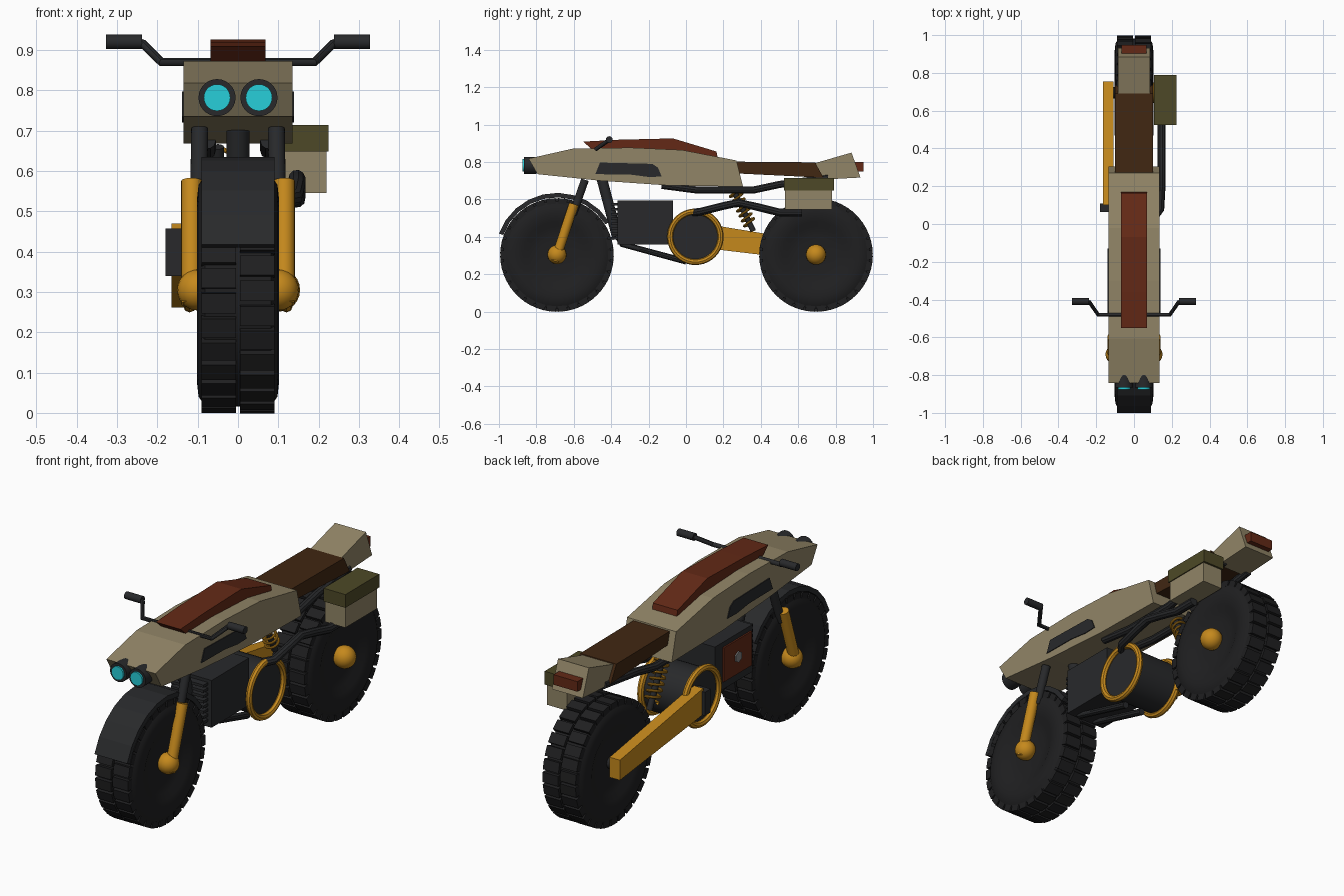
import bpy, bmesh, math
from mathutils import Vector, Matrix

if "Cube" in bpy.data.objects:
    bpy.data.objects.remove(bpy.data.objects["Cube"])

def mat(name, r, g, b):
    m = bpy.data.materials.new(name)
    m.diffuse_color = (r, g, b, 1)
    m.use_nodes = True
    m.node_tree.nodes["Principled BSDF"].inputs["Base Color"].default_value = m.diffuse_color
    return m

BEIGE = mat("beige paint", .285, .235, .135)
YELLOW = mat("amber metal", .56, .25, .012)
RED = mat("rust red", .125, .022, .008)
BROWN = mat("brown leather", .052, .02, .006)
DARK = mat("dark metal", .021, .022, .024)
TYRE = mat("tyre rubber", .014, .014, .015)
OLIVE = mat("olive canvas", .075, .066, .02)
CYAN = mat("cyan glass", .02, .62, .7)
GREY = mat("grey steel", .22, .22, .22)

def finish(name, bm, m, smooth=False):
    bmesh.ops.recalc_face_normals(bm, faces=bm.faces)
    me = bpy.data.meshes.new(name)
    bm.to_mesh(me)
    bm.free()
    me.materials.append(m)
    if smooth:
        me.shade_smooth()
        me.set_sharp_from_angle(angle=math.radians(35))
    ob = bpy.data.objects.new(name, me)
    bpy.context.collection.objects.link(ob)
    return ob

def prism(name, pts, x0, x1, m):
    """Side outline (y, z) extruded from x0 to x1."""
    bm = bmesh.new()
    f = bm.faces.new([bm.verts.new((x0, y, z)) for y, z in pts])
    ext = bmesh.ops.extrude_face_region(bm, geom=[f])
    verts = [v for v in ext["geom"] if isinstance(v, bmesh.types.BMVert)]
    bmesh.ops.translate(bm, verts=verts, vec=(x1 - x0, 0, 0))
    return finish(name, bm, m)

def box(name, x0, x1, y0, y1, z0, z1, m):
    return prism(name, [(y0, z0), (y1, z0), (y1, z1), (y0, z1)], x0, x1, m)

def rod(name, a, b, r, m, seg=20):
    """Capped cylinder between two points."""
    a, b = Vector(a), Vector(b)
    d = b - a
    bm = bmesh.new()
    M = Matrix.Translation((a + b) / 2) @ d.to_track_quat('Z', 'Y').to_matrix().to_4x4()
    bmesh.ops.create_cone(bm, cap_ends=True, segments=seg, radius1=r, radius2=r,
                          depth=d.length, matrix=M)
    return finish(name, bm, m, True)

def tube(name, pts, r, m):
    """Round tube along a path, from a bevelled curve."""
    cu = bpy.data.curves.new(name, 'CURVE')
    cu.dimensions = '3D'
    cu.bevel_depth, cu.bevel_resolution, cu.use_fill_caps = r, 3, True
    sp = cu.splines.new('POLY')
    sp.points.add(len(pts) - 1)
    for p, c in zip(sp.points, pts):
        p.co = (*c, 1)
    tmp = bpy.data.objects.new(name + " path", cu)
    bpy.context.collection.objects.link(tmp)
    ev = tmp.evaluated_get(bpy.context.evaluated_depsgraph_get())
    me = bpy.data.meshes.new_from_object(ev)
    bm = bmesh.new()
    bm.from_mesh(me)
    bpy.data.objects.remove(tmp)
    bpy.data.meshes.remove(me)
    ob = finish(name, bm, m, True)
    return ob

def lathe(name, prof, cy, cz, m, seg=48, closed=False):
    """Profile (x, radius) spun round the x axis through (cy, cz)."""
    bm = bmesh.new()
    vs = [bm.verts.new((x, cy, cz + r)) for x, r in prof]
    pairs = list(zip(vs, vs[1:])) + ([(vs[-1], vs[0])] if closed else [])
    edges = [bm.edges.new(p) for p in pairs]
    bmesh.ops.spin(bm, geom=vs + edges, cent=(0, cy, cz), axis=(1, 0, 0),
                   angle=math.tau, steps=seg, use_duplicate=False)
    bmesh.ops.remove_doubles(bm, verts=bm.verts, dist=1e-5)
    return finish(name, bm, m, True)

def ball(name, c, r, m):
    bm = bmesh.new()
    bmesh.ops.create_uvsphere(bm, u_segments=20, v_segments=12, radius=r,
                              matrix=Matrix.Translation(c))
    return finish(name, bm, m, True)

# Wheels: lathed tyre plus two staggered rows of tread blocks
WZ = .303
def wheel(name, cy):
    half = [(.07, 0), (.072, .1), (.08, .15), (.094, .18), (.102, .225), (.098, .262), (.082, .287)]
    lathe(name + "_tyre", half + [(-x, r) for x, r in reversed(half)], cy, WZ, TYRE)
    bm = bmesh.new()
    n = 30
    for side in (-1, 1):
        for i in range(n):
            a = math.tau * (i + (.5 if side > 0 else 0)) / n
            M = (Matrix.Translation((0, cy, WZ)) @ Matrix.Rotation(a, 4, 'X')
                 @ Matrix.Translation((side * .048, 0, .288)) @ Matrix.Diagonal((.086, .05, .03, 1)))
            bmesh.ops.create_cube(bm, size=1, matrix=M)
    finish(name + "_tread", bm, TYRE)

wheel("front_wheel", -.69)
wheel("rear_wheel", .695)

# Front fender: faceted arc band
arc = [math.radians(160 - 128 * i / 9) for i in range(10)]
ring = lambda r, seq: [(-.69 + r * math.cos(a), .305 + r * math.sin(a)) for a in seq]
prism("front_fender", ring(.33, arc) + ring(.306, arc[::-1]), -.09, .09, DARK)

# Forks and hubs
for s, side in ((-1, "left"), (1, "right")):
    rod(side + "_fork_lower", (s * .115, -.70, .27), (s * .115, -.60, .575), .026, YELLOW)
    rod(side + "_fork_upper", (s * .098, -.605, .52), (s * .095, -.54, .705), .021, DARK)
    ball(side + "_front_hub", (s * .1, -.69, .305), .051, YELLOW)
ball("rear_hub", (.1, .695, .305), .054, YELLOW)
rod("front_axle", (-.11, -.69, .305), (.11, -.69, .305), .02, DARK)

# Main body, tank pad, side panels
prism("body_shell", [(-.842, .818), (-.607, .871), (-.30, .877), (-.02, .864), (.27, .808),
                     (.305, .668), (-.10, .675), (-.46, .70), (-.794, .735)], -.135, .135, BEIGE)
prism("tank_pad", [(-.55, .909), (-.36, .919), (-.07, .926), (.163, .856), (.17, .82),
                   (-.05, .86), (-.3, .87), (-.5, .865)], -.068, .068, RED)
for s, side in ((-1, "left"), (1, "right")):
    prism(side + "_side_panel", [(-.485, .735), (-.46, .797), (-.18, .79), (-.15, .77), (-.13, .722),
                                 (-.2, .72), (-.3, .733)], s * .13, s * .139, DARK)

# Seat, tail and tail light
prism("seat", [(.24, .802), (.69, .798), (.735, .716), (.25, .74)], -.1, .1, BROWN)
prism("tail", [(.676, .79), (.885, .85), (.933, .717), (.73, .706)], -.085, .085, BEIGE)
box("tail_light", -.066, .066, .89, .948, .75, .8, RED)

# Headlights
for s, side in ((-1, "left"), (1, "right")):
    rod(side + "_headlight_housing", (s * .052, -.8, .782), (s * .052, -.866, .782), .046, DARK, 28)
    rod(side + "_headlight_lens", (s * .052, -.85, .782), (s * .052, -.875, .782), .033, CYAN, 28)

# Handlebar and grips
tube("handlebar", [(-.25, -.41, .92), (-.235, -.415, .915), (-.19, -.48, .87), (.19, -.48, .87),
                   (.235, -.415, .915), (.25, -.41, .92)], .011, DARK)
for s, side in ((-1, "left"), (1, "right")):
    rod(side + "_grip", (s * .238, -.41, .92), (s * .328, -.41, .92), .018, DARK)

# Engine block, radiator fins and left cover plate
box("engine_block", -.11, .11, -.365, -.07, .36, .595, DARK)
for i in range(8):
    z = .385 + i * .026
    box("radiator_fin_%d" % i, -.09, .09, -.4, -.36, z, z + .013, DARK)
box("engine_cover_plate", -.118, -.105, -.35, -.13, .4, .57, RED)
rod("cover_bolt", (-.11, -.24, .485), (-.124, -.24, .485), .028, GREY, 6)

# Crankcase drum with amber rings
rod("crankcase", (-.115, .05, .4), (.115, .05, .4), .128, DARK, 40)
circ = [math.tau * i / 8 for i in range(8)]
for s, side in ((-1, "left"), (1, "right")):
    lathe(side + "_crankcase_ring", [(s * .12 + .016 * math.cos(a), .135 + .016 * math.sin(a)) for a in circ],
          .05, .4, YELLOW, 40, True)

# Single-sided swing arm and its pivot block
prism("swing_arm", [(.1, .34), (.1, .47), (.755, .362), (.755, .262)], -.165, -.108, YELLOW)
box("swing_arm_pivot", -.18, -.11, .063, .108, .34, .457, DARK)
rod("rear_axle", (-.12, .695, .305), (.1, .695, .305), .03, DARK)

# Shock absorber with coil spring
a, b = Vector((-.05, .25, .66)), Vector((-.05, .36, .43))
rod("shock_body", a, b, .015, DARK)
q = (b - a).to_track_quat('Z', 'Y')
turns, n = 7, 112
tube("shock_spring", [a.lerp(b, .05 + .8 * i / n) + q @ Vector((.033 * math.cos(math.tau * turns * i / n),
     .033 * math.sin(math.tau * turns * i / n), 0)) for i in range(n + 1)], .006, YELLOW)

# Frame tubes
rod("down_tube", (0, -.45, .71), (0, -.365, .39), .028, DARK)
for s, side in ((-1, "left"), (1, "right")):
    tube(side + "_cradle_tube", [(s * .05, -.37, .41), (s * .05, -.34, .36), (s * .05, 0, .268)], .017, DARK)
    tube(side + "_subframe_tube", [(s * .075, -.13, .675), (s * .075, .06, .65), (s * .075, .36, .65),
                                   (s * .075, .5, .68), (s * .075, .76, .715)], .02, DARK)

# Exhaust on the right
tube("exhaust_pipe", [(.11, .04, .53), (.14, .08, .535), (.146, .2, .565), (.146, .28, .582),
                      (.146, .38, .56), (.146, .5, .53), (.146, .62, .53)], .021, DARK)

# Pannier on the right
box("pannier_box", .108, .22, .53, .78, .545, .65, BEIGE)
box("pannier_lid", .105, .225, .523, .79, .648, .714, OLIVE)
